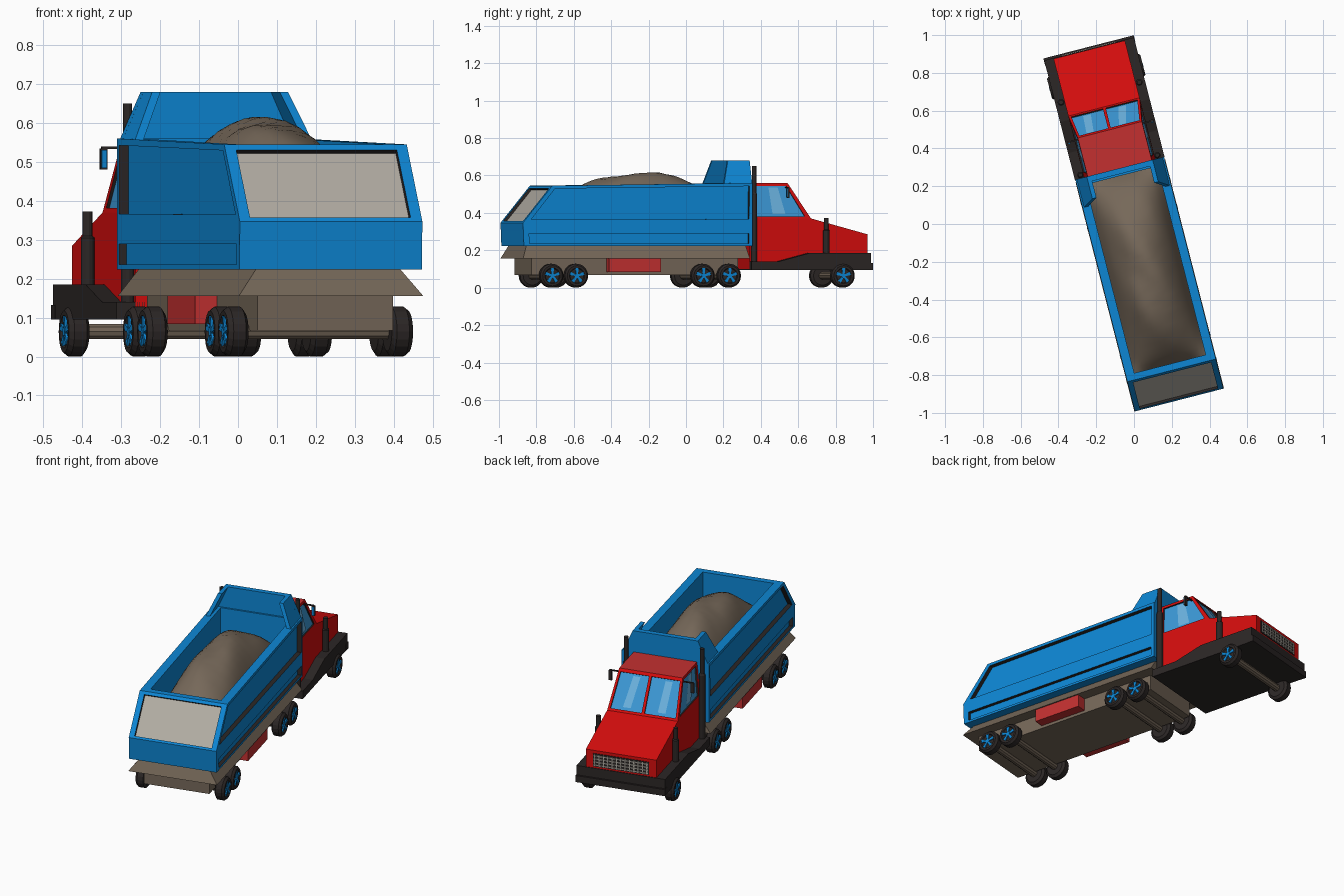
import bpy, bmesh, math, random
from mathutils import Vector as V, Matrix

if "Cube" in bpy.data.objects:
    bpy.data.objects.remove(bpy.data.objects["Cube"])

random.seed(3)
TURN = Matrix.Rotation(math.radians(14.4), 3, 'Z')   # whole truck stands at an angle
COL = {'red': (.67, .004, .004), 'light_red': (.55, .03, .03), 'blue': (.004, .24, .66),
       'brown': (.18, .138, .1), 'black': (.025, .02, .019), 'grey': (.45, .42, .37),
       'glass': (.045, .32, .68), 'glass_shine': (.15, .46, .76)}
MATS = {}
for k, c in COL.items():
    MATS[k] = bpy.data.materials.new(k)
    MATS[k].diffuse_color = (*c, 1)


def build(name, polys, smooth=False):
    """Make an object from (points, colour) polygons, in truck coordinates."""
    bm = bmesh.new()
    used = []
    for pts, m in polys:
        if m not in used:
            used.append(m)
        f = bm.faces.new([bm.verts.new(TURN @ V(p)) for p in pts])
        f.material_index = used.index(m)
        f.smooth = smooth
    bmesh.ops.remove_doubles(bm, verts=bm.verts, dist=1e-5)
    bmesh.ops.recalc_face_normals(bm, faces=bm.faces)
    me = bpy.data.meshes.new(name)
    bm.to_mesh(me)
    bm.free()
    for m in used:
        me.materials.append(MATS[m])
    ob = bpy.data.objects.new(name, me)
    bpy.context.collection.objects.link(ob)
    return ob


def hexa(q, r, m):
    out = [(q, m), (r, m)]
    for i in range(4):
        j = (i + 1) % 4
        out.append(([q[i], q[j], r[j], r[i]], m))
    return out


def rect(u, v0, v1, z):
    return [(-u, v0, z), (u, v0, z), (u, v1, z), (-u, v1, z)]


def box(u0, u1, v0, v1, z0, z1, m):
    f = lambda z: [(u0, v0, z), (u1, v0, z), (u1, v1, z), (u0, v1, z)]
    return hexa(f(z0), f(z1), m)


def prism(prof, w, m):
    n = len(prof)
    L, R = [(-w, *p) for p in prof], [(w, *p) for p in prof]
    return [(L, m), (R, m)] + [([L[i], L[(i + 1) % n], R[(i + 1) % n], R[i]], m) for i in range(n)]


def lathe(c, axis, prof, n, m):
    """Turn (radius, offset) pairs round an axis, 'u' or 'z'."""
    def ring(r, t):
        a = [i * 2 * math.pi / n for i in range(n)]
        if axis == 'u':
            return [(c[0] + t, c[1] + r * math.cos(x), c[2] + r * math.sin(x)) for x in a]
        return [(c[0] + r * math.cos(x), c[1] + r * math.sin(x), c[2] + t) for x in a]
    rs = [ring(*p) for p in prof]
    out = [(rs[0], m), (rs[-1], m)]
    for a, b in zip(rs, rs[1:]):
        out += [([a[i], a[(i + 1) % n], b[(i + 1) % n], b[i]], m) for i in range(n)]
    return out


def bil(q, a, b):
    p = [V(x) for x in q]
    return p[0].lerp(p[1], a).lerp(p[3].lerp(p[2], a), b)


def normal(q):
    return (V(q[1]) - V(q[0])).cross(V(q[3]) - V(q[0])).normalized()


def recess(q, a, b, d, frame, wall, floor):
    """Quad with a sunk panel; a and b are the panel's span as fractions."""
    inn = [bil(q, *x) for x in ((a[0], b[0]), (a[1], b[0]), (a[1], b[1]), (a[0], b[1]))]
    low = [p - normal(q) * d for p in inn]
    out = [(low, floor)]
    for i in range(4):
        j = (i + 1) % 4
        out += [([q[i], q[j], inn[j], inn[i]], frame), ([inn[i], inn[j], low[j], low[i]], wall)]
    return out


def shine(q, a, w, d):
    """Slanted light streak lying just above a sunk pane."""
    o = normal(q) * (.003 - d)
    return [([bil(q, *x) + o for x in ((a, .13), (a + w, .13), (a + w + .08, .87), (a + .08, .87))], 'glass_shine')]


# Dump bed: outer shell with sunk side panels and tailgate panel
W, F, IW, I0, I1 = .242, .305, .195, -.765, .265
REAR = {.224: -.957, .3: -.96, .347: -.962, .545: -.8}
def side(s, z0, z1):
    top = .56 if z1 == .545 else z1
    q = [(s * W, REAR[z0], z0), (s * W, F, z0), (s * W, F, top), (s * W, REAR[z1], z1)]
    return q if s > 0 else [q[1], q[0], q[3], q[2]]
bed = []
for s in (-1, 1):
    ends = (.025, .985) if s > 0 else (.015, .975)
    bed += recess(side(s, .224, .3), ends, (.17, .85), .02, 'blue', 'black', 'blue')
    bed += [(side(s, .3, .347), 'blue')]
    bed += recess(side(s, .347, .545), ends, (.09, .92), .025, 'blue', 'black', 'blue')
def rear(z0, z1):
    return [(-W, REAR[z0], z0), (W, REAR[z0], z0), (W, REAR[z1], z1), (-W, REAR[z1], z1)]
bed += [(rear(.224, .3), 'blue'), (rear(.3, .347), 'blue'), (rect(W, -.957, F, .224), 'blue')]
bed += recess(rear(.347, .545), (.06, .94), (.05, .93), .015, 'blue', 'black', 'grey')
bed += [([(-W, F, .224), (W, F, .224), (W, F, .56), (-W, F, .56)], 'blue')]
orim = [(-W, -.8, .545), (W, -.8, .545), (W, F, .56), (-W, F, .56)]
irim = [(-IW, I0, .545), (IW, I0, .545), (IW, I1, .56), (-IW, I1, .56)]
ifl = rect(IW, I0, I1, .32)
for i in range(4):
    j = (i + 1) % 4
    bed += [([orim[i], orim[j], irim[j], irim[i]], 'blue'), ([irim[i], irim[j], ifl[j], ifl[i]], 'blue')]
bed += [(ifl, 'blue')]
build('dump_bed', bed)

# Raised guard at the front of the bed, with side wings
guard = lambda v: [(-.235, v, .558), (.235, v, .558), (.18, v, .68), (-.18, v, .68)]
build('bed_guard', hexa(guard(.275), guard(F), 'blue'))
for s, n in ((-1, 'left'), (1, 'right')):
    wing = lambda o: [(s * (.235 - o), .15, .555), (s * (.235 - o), .29, .558),
                      (s * (.18 - o), .29, .68), (s * (.18 - o), .185, .68)]
    build(n + '_guard_wing', hexa(wing(0), wing(.022), 'blue'))

# Heaped load
N, M = 16, 40
def heap(i, j):
    a, b = 2 * i / N - 1, 2 * j / M - 1
    f = (1 - abs(a) ** 2.2) ** .8 * (1 - abs(b) ** 2.4) ** .85
    z = .37 + .24 * f + f * (.008 * math.sin(5 * a + 7 * b) + random.uniform(-.002, .002))
    return (a * IW, -.25 + b * .515, z)
g = [[heap(i, j) for j in range(M + 1)] for i in range(N + 1)]
build('load', [([g[i][j], g[i + 1][j], g[i + 1][j + 1], g[i][j + 1]], 'brown')
               for i in range(N) for j in range(M)], True)

# Chassis: flared skirt, lower frame
build('chassis_skirt', hexa(rect(.245, -.962, .29, .155), rect(.19, -.93, .28, .226), 'brown'))
build('chassis_frame', box(-.18, .18, -.9, .24, .067, .157, 'brown'))

# Cab: lower body and hood, glazed upper cab
build('cab_body', prism([(.3, .1), (.3, .37), (.64, .37), (.953, .285), (.953, .13), (.9, .1)], .195, 'red'))
lo, hi = rect(.195, .3, .64, .37), rect(.175, .3, .515, .56)
D = .008
cab = [(hi, 'light_red'), ([lo[0], lo[1], hi[1], hi[0]], 'red')]
mid_lo, mid_hi = (0, .64, .37), (0, .515, .56)
panes = [([lo[2], mid_lo, mid_hi, hi[2]], (.07, .96)), ([mid_lo, lo[3], hi[3], mid_hi], (.04, .93)),
         ([lo[1], lo[2], hi[2], hi[1]], (.1, .92)), ([lo[3], lo[0], hi[0], hi[3]], (.08, .9))]
for q, a in panes:
    cab += recess(q, a, (.06, .92), D, 'red', 'black', 'glass')
build('upper_cab', cab)
build('window_shine', [p for q, a in panes for p in shine(q, .4, .22, D)])

# Black fenders and bumper
build('fenders', prism([(.3, .095), (.3, .14), (.45, .14), (.62, .185), (.957, .185), (.957, .095)], .245, 'black'))
build('bumper', box(-.247, .247, .93, .968, .095, .132, 'black'))

# Grille
build('grille', box(-.155, .155, .95, .957, .195, .268, 'black'))
bars = []
for i in range(13):
    u = -.144 + i * .024
    bars += box(u - .003, u + .003, .955, .96, .198, .265, 'grey')
for i in range(4):
    z = .205 + i * .0175
    bars += box(-.15, .15, .955, .961, z - .0025, z + .0025, 'grey')
build('grille_bars', bars)

# Paired parts: stacks, mirrors, tanks
for s, n in ((-1, 'left'), (1, 'right')):
    build(n + '_exhaust_stack', lathe((s * .21, .322, 0), 'z', [(.017, .1), (.017, .5), (.012, .51), (.012, .65)], 12, 'black'))
    build(n + '_air_intake', lathe((s * .214, .72, 0), 'z', [(.018, .17), (.018, .305), (.013, .31), (.013, .372)], 12, 'black'))
    u0, u1 = sorted((s * .218, s * .236))
    build(n + '_mirror', box(u0, u1, .5, .512, .48, .535, 'black') + box(u0 + .002, u1 - .002, .496, .5, .484, .531, 'blue'))
    u0, u1 = sorted((s * .17, s * .232))
    build(n + '_mirror_arm', box(u0, u1, .502, .51, .533, .539, 'black'))
    u0, u1 = sorted((s * .17, s * .238))
    build(n + '_fuel_tank', box(u0, u1, -.485, -.2, .083, .156, 'light_red'))

# Wheels with five-spoke rims, and axles
R = .064
for k, v in enumerate((.805, .18, .035, -.664, -.8)):
    out = .255 if k == 0 else .245
    build('axle_%d' % (k + 1), lathe((0, v, R), 'u', [(.02, -.21), (.02, .21)], 10, 'brown'))
    for s, n in ((-1, 'left'), (1, 'right')):
        prof = [(.05, s * (out - .055)), (R, s * (out - .045)), (R, s * (out - .012)),
                (.054, s * out), (.042, s * out), (.038, s * (out - .006))]
        build('%s_tyre_%d' % (n, k + 1), lathe((0, v, R), 'u', prof, 20, 'black'))
        rim = lathe((0, v, R), 'u', [(.012, s * (out - .008)), (.012, s * (out + .001))], 10, 'blue')
        for i in range(5):
            t = i * 2 * math.pi / 5 + math.pi / 2
            d, e = V((0, math.cos(t), math.sin(t))), V((0, -math.sin(t), math.cos(t)))
            f = lambda u: [V((s * u, v, R)) + x for x in (d * .008 - e * .005, d * .04 - e * .009, d * .04 + e * .009, d * .008 + e * .005)]
            rim += hexa(f(out - .008), f(out), 'blue')
        build('%s_rim_%d' % (n, k + 1), rim)

for m in bpy.data.materials:
    if m.users and not m.is_grease_pencil:
        m.use_nodes = True
        m.node_tree.nodes["Principled BSDF"].inputs["Base Color"].default_value = m.diffuse_color
